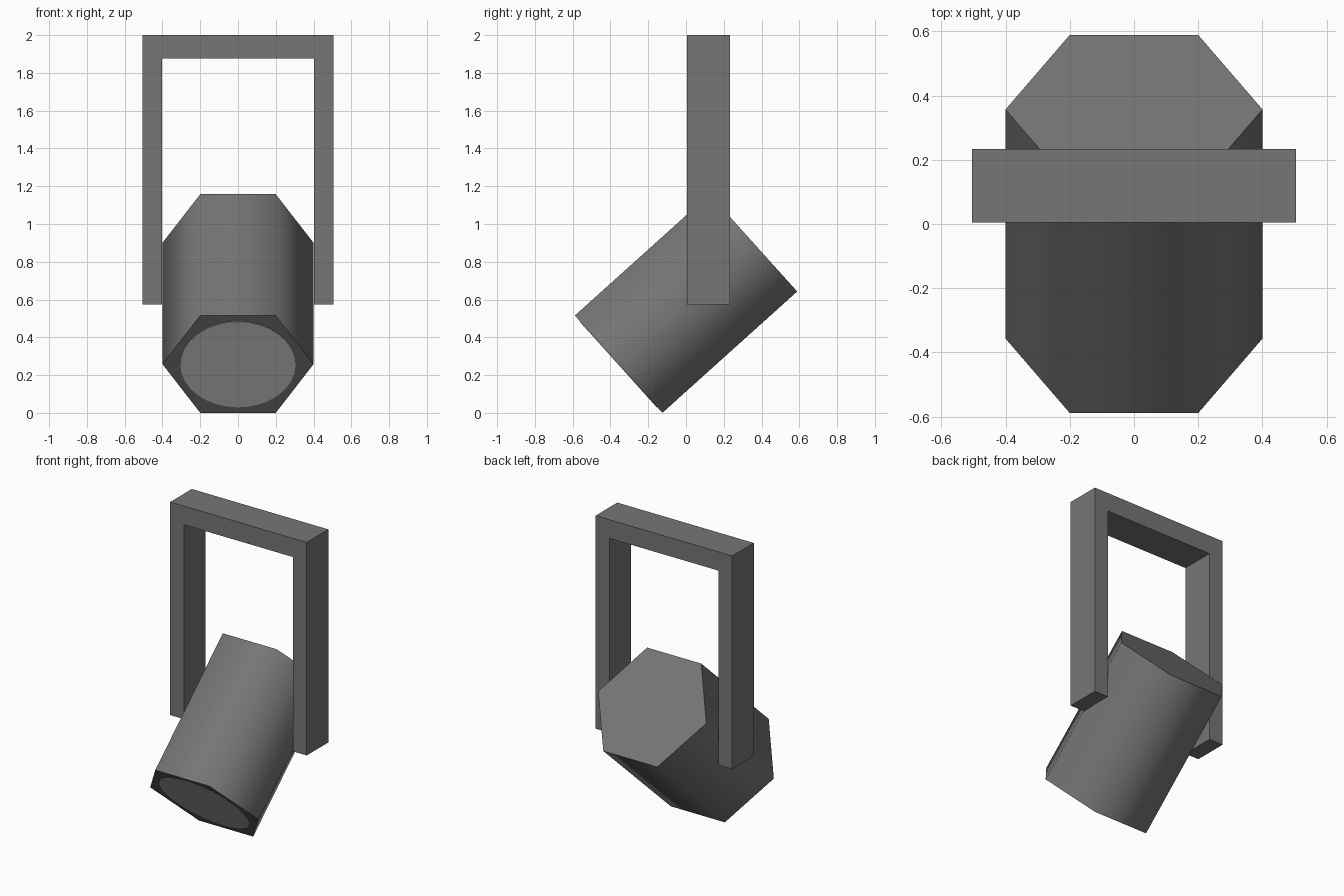
import bpy, bmesh, math
from mathutils import Matrix

if "Cube" in bpy.data.objects:
    bpy.data.objects.remove(bpy.data.objects["Cube"])


def material(name, value):
    m = bpy.data.materials.new(name)
    m.diffuse_color = (value, value, value, 1)
    m.use_nodes = True
    m.node_tree.nodes["Principled BSDF"].inputs["Base Color"].default_value = m.diffuse_color
    return m


dark_grey = material("dark grey", 0.18)
pale_grey = material("pale lens grey", 0.62)


def prism(name, points, depth, mat, matrix):
    """Extrude a closed 2D outline along local z, from 0 to depth."""
    bm = bmesh.new()
    face = bm.faces.new([bm.verts.new((x, y, 0)) for x, y in points])
    top = bmesh.ops.extrude_face_region(bm, geom=[face])["geom"]
    bmesh.ops.translate(bm, vec=(0, 0, depth),
                        verts=[v for v in top if isinstance(v, bmesh.types.BMVert)])
    bmesh.ops.recalc_face_normals(bm, faces=bm.faces)
    bm.transform(matrix)
    bmesh.ops.recalc_face_normals(bm, faces=bm.faces)
    mesh = bpy.data.meshes.new(name)
    bm.to_mesh(mesh)
    bm.free()
    mesh.materials.append(mat)
    ob = bpy.data.objects.new(name, mesh)
    bpy.context.collection.objects.link(ob)
    return ob


def ring(radius, sides):
    return [(radius * math.cos(2 * math.pi * i / sides),
             radius * math.sin(2 * math.pi * i / sides)) for i in range(sides)]


# Hexagonal lamp barrel, tilted down towards the front
LENGTH = 0.96
tilt = Matrix.Translation((0, 0, 0.579)) @ Matrix.Rotation(math.radians(-48), 4, "X")
barrel = prism("lamp_barrel", ring(0.4, 6), LENGTH, dark_grey,
               tilt @ Matrix.Translation((0, 0, -LENGTH / 2)))
bpy.context.view_layer.objects.active = barrel
barrel.select_set(True)
bpy.ops.object.shade_smooth_by_angle(angle=math.radians(70))

# Thin round lens on the front end
prism("lens", ring(0.305, 32), 0.006, pale_grey,
      tilt @ Matrix.Translation((0, 0, -LENGTH / 2 - 0.003)))

# U-shaped hanging bracket
half = [(0.505, 2.0), (0.505, 0.575), (0.402, 0.575), (0.402, 1.875)]
outline = half + [(-x, z) for x, z in reversed(half)]
prism("bracket", outline, 0.228, dark_grey,
      Matrix.Translation((0, 0.233, 0)) @ Matrix.Rotation(math.pi / 2, 4, "X"))
